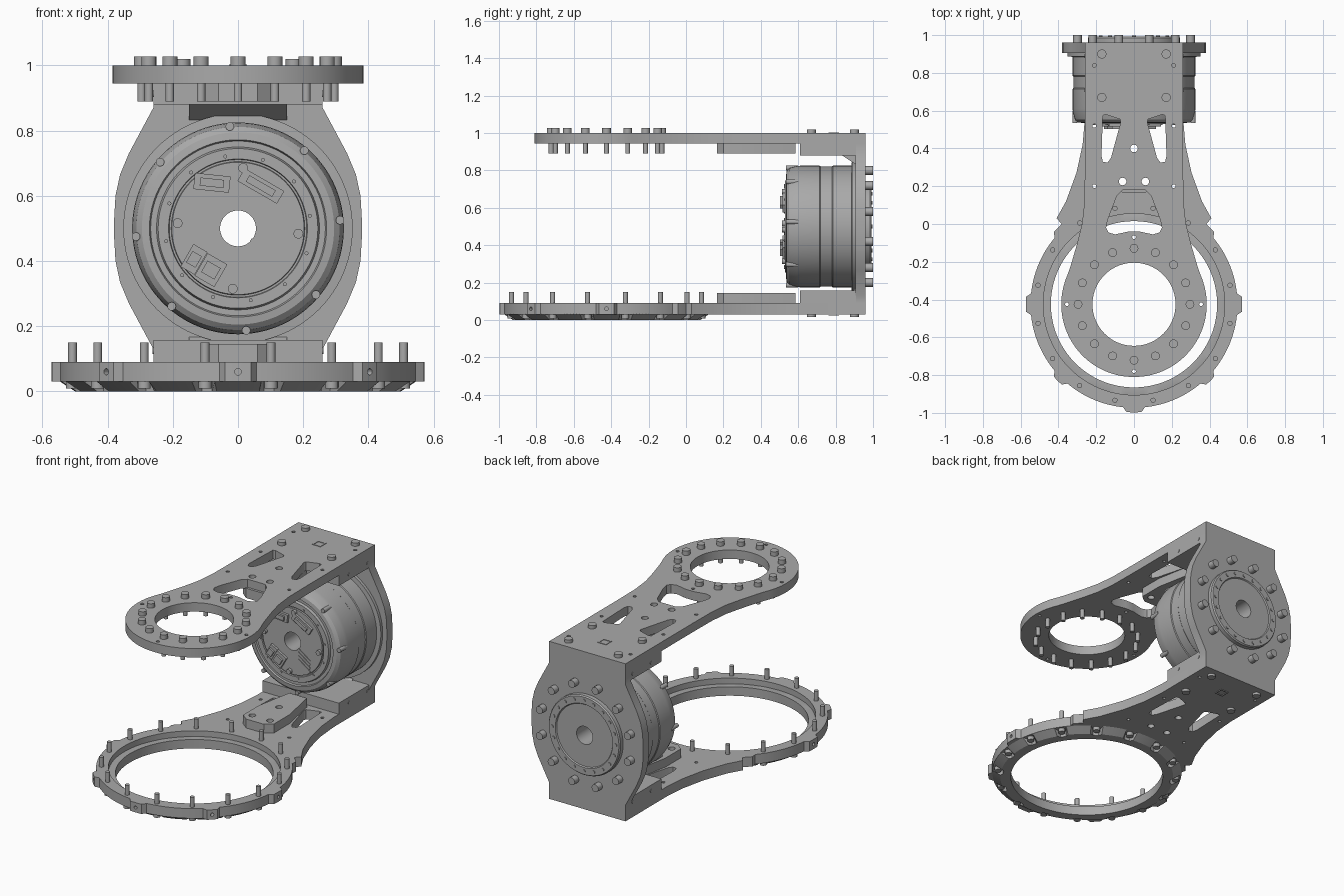
import bpy, bmesh, math
from math import sin, cos, pi, radians
from mathutils import Vector, Matrix

if "Cube" in bpy.data.objects:
    bpy.data.objects.remove(bpy.data.objects["Cube"])

metal = bpy.data.materials.new("machined grey")
metal.use_nodes = True
GREY = (0.4, 0.4, 0.4, 1)
metal.diffuse_color = GREY
metal.node_tree.nodes["Principled BSDF"].inputs["Base Color"].default_value = GREY

RING_Y = -0.425      # centre of both end rings
AXIS_Z = 0.5         # height of the motor axis
parts = []


def add(name, mesh):
    obj = bpy.data.objects.new(name, mesh)
    bpy.context.collection.objects.link(obj)
    mesh.materials.clear()
    mesh.materials.append(metal)
    parts.append(obj)
    return obj


def from_bmesh(name, bm):
    bmesh.ops.recalc_face_normals(bm, faces=bm.faces)
    mesh = bpy.data.meshes.new(name)
    bm.to_mesh(mesh)
    bm.free()
    return add(name, mesh)


def circle(x, y, r, n=24):
    return [(x + r * cos(2 * pi * i / n), y + r * sin(2 * pi * i / n)) for i in range(n)]


def mirrored(half):
    return half + [(-x, y) for x, y in reversed(half)]


def sheet(name, loops, low, high, upright=False):
    """Flat plate with holes: first loop is the outline, the rest are cut out."""
    curve = bpy.data.curves.new(name, "CURVE")
    curve.dimensions = "2D"
    curve.fill_mode = "BOTH"
    curve.extrude = (high - low) / 2
    for loop in loops:
        spline = curve.splines.new("POLY")
        spline.points.add(len(loop) - 1)
        for point, (x, y) in zip(spline.points, loop):
            point.co = (x, y, 0, 1)
        spline.use_cyclic_u = True
    temp = bpy.data.objects.new(name, curve)
    bpy.context.collection.objects.link(temp)
    graph = bpy.context.evaluated_depsgraph_get()
    mesh = bpy.data.meshes.new_from_object(temp.evaluated_get(graph))
    bpy.data.objects.remove(temp)
    mid = (low + high) / 2
    if upright:
        mesh.transform(Matrix.Translation((0, mid, 0)) @ Matrix.Rotation(pi / 2, 4, "X"))
    else:
        mesh.transform(Matrix.Translation((0, 0, mid)))
    bm = bmesh.new()
    bm.from_mesh(mesh)
    bmesh.ops.remove_doubles(bm, verts=bm.verts, dist=0.00005)
    return from_bmesh(name, bm)


def loft(name, rings):
    """Closed skin through a closed chain of rings."""
    bm = bmesh.new()
    rows = [[bm.verts.new(p) for p in ring] for ring in rings]
    n = len(rows[0])
    for k, row in enumerate(rows):
        after = rows[(k + 1) % len(rows)]
        for i in range(n):
            j = (i + 1) % n
            bm.faces.new((row[i], row[j], after[j], after[i]))
    return from_bmesh(name, bm)


def pegs(name, spots, r, axis, start, end, n=16):
    """Cylinders along an axis from start to end, all in one object."""
    bm = bmesh.new()
    depth, mid = end - start, (start + end) / 2
    for a, b in spots:
        place = {"Z": (a, b, mid), "Y": (a, mid, b), "X": (mid, a, b)}[axis]
        turn = {"Z": Matrix(), "Y": Matrix.Rotation(pi / 2, 4, "X"),
                "X": Matrix.Rotation(pi / 2, 4, "Y")}[axis]
        bmesh.ops.create_cone(bm, cap_ends=True, segments=n, radius1=r, radius2=r,
                              depth=depth, matrix=Matrix.Translation(place) @ turn)
    return from_bmesh(name, bm)


def box(name, x0, x1, y0, y1, z0, z1, spin=0):
    bm = bmesh.new()
    size = Matrix.Diagonal((x1 - x0, y1 - y0, z1 - z0, 1))
    mid = Matrix.Translation(((x0 + x1) / 2, (y0 + y1) / 2, (z0 + z1) / 2))
    bmesh.ops.create_cube(bm, size=1, matrix=mid @ Matrix.Rotation(radians(spin), 4, "Y") @ size)
    return from_bmesh(name, bm)


def around(cy, r, n, start=0):
    return [(r * cos(radians(start + 360 * i / n)), cy + r * sin(radians(start + 360 * i / n)))
            for i in range(n)]


def arc(r_of, first, last, step):
    angles = [first - step * i for i in range(int((first - last) / step) + 1)]
    return [(r_of(a) * cos(radians(a)), RING_Y + r_of(a) * sin(radians(a))) for a in angles]


# Windows and holes shared by both arms
side_window = [(0.165, 0.575), (0.15, 0.58), (0.075, 0.555), (0.07, 0.54), (0.122, 0.35),
               (0.14, 0.325), (0.165, 0.33), (0.172, 0.36)]
shared = [side_window, [(-x, y) for x, y in side_window], circle(0, 0.4, 0.02)]
shared += [circle(s * 0.06, 0.225, 0.02) for s in (-1, 1)]
shared += [circle(s * 0.21, y, 0.01, 12) for s in (-1, 1) for y in (0.2, 0.52, 0.84)]

# Upper arm with its small ring
side = [(0.26, 0.96), (0.26, 0.3), (0.262, 0.12), (0.275, 0.0), (0.3, -0.1), (0.335, -0.22)]
outline = side + arc(lambda a: 0.385, 24, -204, 3) + [(-x, y) for x, y in reversed(side)]
front_window = mirrored([(0.03, -0.04), (0.1, -0.055), (0.135, -0.045), (0.148, -0.02),
                         (0.14, 0.02), (0.09, 0.15), (0.06, 0.18)])
sheet("upper_arm", [outline, circle(0, RING_Y, 0.22, 72), front_window]
      + [circle(x, y, 0.01, 12) for x, y in around(RING_Y, 0.355, 4)] + shared, 0.945, 1.0)

# Lower arm with its large lobed ring
side = [(0.26, 0.96), (0.26, 0.56), (0.272, 0.42), (0.305, 0.27), (0.36, 0.12), (0.41, 0.03)]


def lobed(a):
    off = abs((a + 22.5) % 45 - 22.5)
    return 0.572 if off <= 4 else 0.548


outline = side + arc(lobed, 48, -228, 2) + [(-x, y) for x, y in reversed(side)]
lower_arm = sheet("lower_arm", [outline, circle(0, RING_Y, 0.48, 96)] + shared, 0.03, 0.09)

# Radial screw holes in the lobes
bm = bmesh.new()
for deg in (0, -45, -90, -135, 180):
    aim = Vector((cos(radians(deg)), sin(radians(deg)), 0))
    spot = Matrix.Translation(aim * 0.57 + Vector((0, RING_Y, 0.06)))
    bmesh.ops.create_cone(bm, cap_ends=True, segments=16, radius1=0.01, radius2=0.01, depth=0.06,
                          matrix=spot @ aim.to_track_quat("Z", "Y").to_matrix().to_4x4())
cutter = from_bmesh("hole_cutter", bm)
cutter.hide_render = True
cutter.hide_viewport = True
parts.remove(cutter)
cut = lower_arm.modifiers.new("holes", "BOOLEAN")
cut.operation = "DIFFERENCE"
cut.object = cutter

# Scalloped skirt under the large ring, with a pocket at every bolt


def scalloped(plain, pocket, z):
    pts = []
    for i in range(192):
        a = 360 * i / 192
        off = abs((a - 11.25 + 11.25) % 22.5 - 11.25)
        r = pocket if off < 3.5 else plain
        pts.append((r * cos(radians(a)), RING_Y + r * sin(radians(a)), z))
    return pts


loft("ring_skirt", [scalloped(0.44, 0.44, 0.0), scalloped(0.5, 0.485, 0.0),
                    scalloped(0.548, 0.49, 0.031), scalloped(0.49, 0.49, 0.055),
                    scalloped(0.44, 0.44, 0.055)])

# Ring bolts
small_ring = around(RING_Y, 0.296, 16)
large_ring = around(RING_Y, 0.518, 16, 11.25)
pegs("upper_ring_bolt_heads", small_ring, 0.023, "Z", 0.99, 1.027)
pegs("upper_ring_bolt_shanks", small_ring, 0.013, "Z", 0.89, 0.95)
pegs("lower_ring_bolt_heads", large_ring, 0.02, "Z", 0.008, 0.04)
pegs("lower_ring_bolt_shanks", large_ring, 0.0135, "Z", 0.08, 0.15)

# Clamp blocks, ribs, wedges and screws at each arm
corners = [(s * 0.17, y) for s in (-1, 1) for y in (0.67, 0.9)]
rib = mirrored([(0.06, 0.585), (0.105, 0.35), (0.105, 0.2), (0.06, 0.165)])
levels = {"upper": (0.88, 0.945, 0.89, 0.95, 0.99, 1.02, 1.003),
          "lower": (0.09, 0.158, 0.085, 0.145, 0.015, 0.04, 0.027)}
for tag, (b0, b1, r0, r1, s0, s1, mark) in levels.items():
    box(tag + "_clamp_block", -0.26, 0.26, 0.61, 0.91, b0, b1)
    sheet(tag + "_rib", [rib, circle(0, 0.4, 0.02)]
          + [circle(s * 0.06, 0.225, 0.02) for s in (-1, 1)], r0, r1)
    pegs(tag + "_clamp_screws", corners, 0.024, "Z", s0, s1)
    pegs(tag + "_side_pins", [(y, (b0 + b1) / 2) for y in (0.71, 0.89)], 0.01, "X", -0.263, 0.263)
    sheet(tag + "_square_mark", [[(x, 0.79 + y) for x, y in circle(0, 0, r, 4)] for r in (0.04, 0.03)],
          mark - 0.004, mark).data.transform(
        Matrix.Translation((0, 0.79, 0)) @ Matrix.Rotation(pi / 4, 4, "Z") @ Matrix.Translation((0, -0.79, 0)))
    sign = 1 if tag == "upper" else -1
    base, tip = AXIS_Z + sign * 0.39, AXIS_Z + sign * 0.33
    bm = bmesh.new()
    tri = [bm.verts.new((-0.15, y, z)) for y, z in ((0.82, base), (0.91, base), (0.91, tip))]
    face = bm.faces.new(tri)
    moved = bmesh.ops.extrude_face_region(bm, geom=[face])["geom"]
    bmesh.ops.translate(bm, vec=(0.3, 0, 0), verts=[v for v in moved if isinstance(v, bmesh.types.BMVert)])
    from_bmesh(tag + "_wedge", bm)

# Back plate
half = [(0.26, 0.945), (0.26, 0.87), (0.335, 0.73), (0.362, 0.665), (0.376, 0.6), (0.38, 0.53)]
half += [(x, 1.0 - z) for x, z in reversed(half)]
half[-1] = (0.26, 0.09)
sheet("back_plate", [mirrored(half), circle(0, AXIS_Z, 0.24, 72)], 0.905, 0.96, upright=True)
pegs("back_bolts", around(AXIS_Z, 0.31, 12, 15), 0.023, "Y", 0.95, 1.0)

# Motor, turned about its axis: radius and depth pairs
profile = [(0.055, 0.53), (0.203, 0.53), (0.205, 0.538), (0.211, 0.538), (0.213, 0.53), (0.245, 0.53),
           (0.25, 0.545), (0.268, 0.545), (0.272, 0.535), (0.295, 0.538), (0.312, 0.552), (0.323, 0.59),
           (0.325, 0.61), (0.325, 0.715), (0.321, 0.72), (0.321, 0.78), (0.325, 0.785), (0.325, 0.885),
           (0.352, 0.887), (0.352, 0.91), (0.244, 0.91), (0.244, 0.985), (0.238, 0.993), (0.195, 0.993),
           (0.19, 0.986), (0.055, 0.986)]
loft("motor", [[(x, y, z) for x, z in circle(0, AXIS_Z, r, 96)] for r, y in profile])
pegs("motor_rim_screws", around(AXIS_Z, 0.314, 8, 4.6), 0.013, "Y", 0.535, 0.6)
pegs("motor_face_screws", around(AXIS_Z, 0.186, 4, -5), 0.015, "Y", 0.512, 0.535)
pegs("motor_face_pins", around(AXIS_Z, 0.224, 12, 10), 0.006, "Y", 0.525, 0.535, 10)
pegs("output_screws", around(AXIS_Z, 0.217, 20), 0.01, "Y", 0.985, 0.998, 12)

# Connectors on the motor face
for name, x, z, w, h, spin in (("plug_left", -0.08, 0.64, 0.11, 0.05, 6),
                               ("plug_right", 0.07, 0.63, 0.14, 0.045, 30),
                               ("socket_outer", -0.135, 0.405, 0.05, 0.08, 30),
                               ("socket_inner", -0.083, 0.372, 0.07, 0.08, 30)):
    box(name, x - w / 2, x + w / 2, 0.515, 0.535, z - h / 2, z + h / 2, spin)
    box(name + "_core", x - w / 3, x + w / 3, 0.503, 0.52, z - h / 4, z + h / 4, spin)
for i in range(4):
    box("terminal_strip", 0.03, 0.13, 0.526, 0.535, 0.43 - 0.022 * i, 0.442 - 0.022 * i, 35)

# Smooth round walls, keep edges crisp
bpy.ops.object.select_all(action="DESELECT")
for obj in parts:
    obj.select_set(True)
bpy.context.view_layer.objects.active = parts[0]
bpy.ops.object.shade_smooth_by_angle(angle=radians(30))
